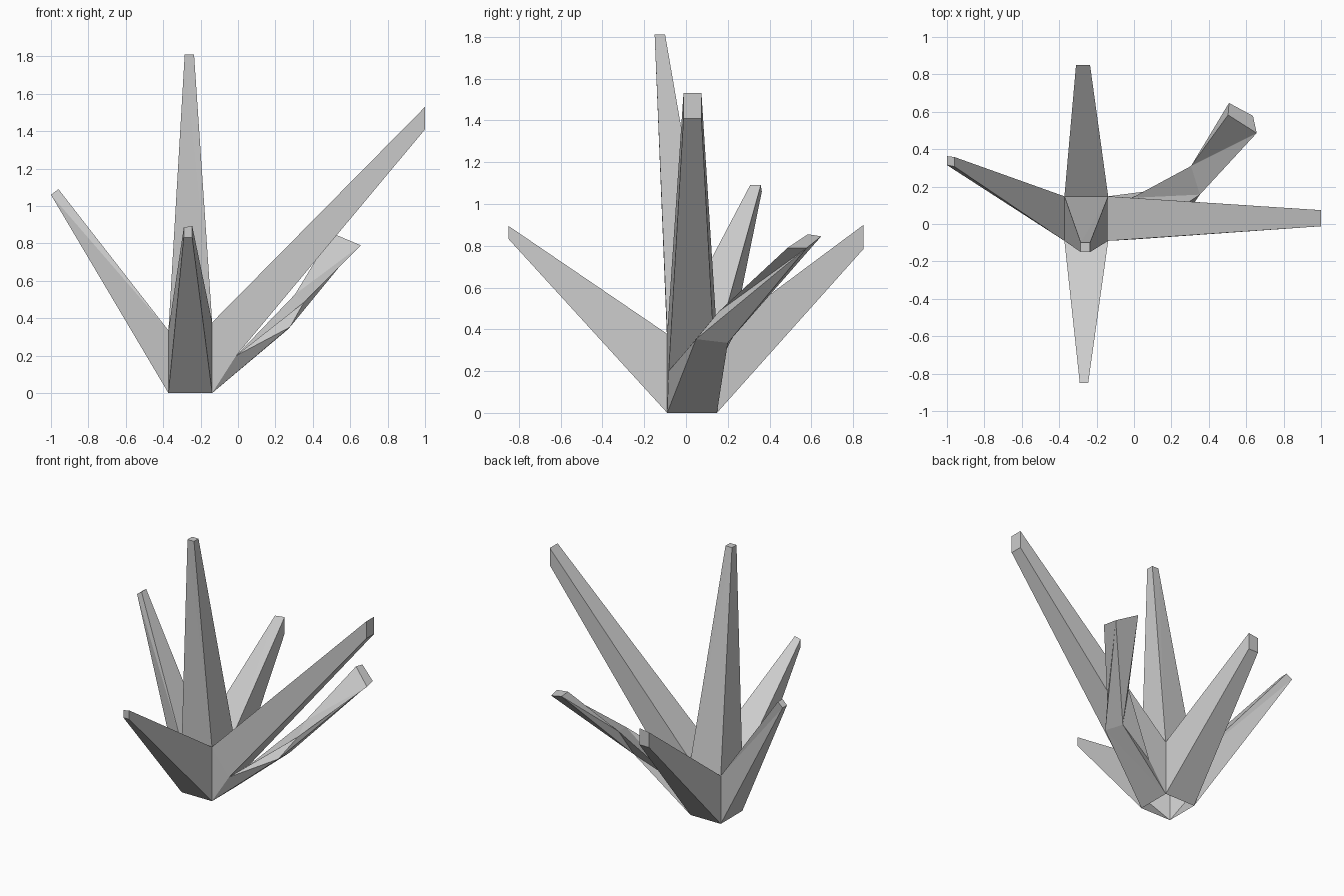
import bpy
import bmesh
from mathutils import Vector

cube = bpy.data.objects.get("Cube")
if cube:
    bpy.data.objects.remove(cube, do_unlink=True)

# One plain grey for the whole cluster
GREY = (0.6, 0.6, 0.6, 1.0)
stone = bpy.data.materials.new("stone_grey")
stone.use_nodes = True
stone.diffuse_color = GREY
stone.node_tree.nodes["Principled BSDF"].inputs["Base Color"].default_value = GREY


def loft(name, rings, extra=()):
    """Bridge rings (counter-clockwise from outside), cap the tip, leave the root open."""
    bm = bmesh.new()
    loops = [[bm.verts.new(p) for p in ring] for ring in rings]
    for a, b in zip(loops, loops[1:]):
        for i in range(4):
            j = (i + 1) % 4
            bm.faces.new((a[i], a[j], b[j], b[i]))
    bm.faces.new(loops[-1])
    for poly in extra:
        bm.faces.new([bm.verts.new(p) for p in poly])
    bmesh.ops.remove_doubles(bm, verts=bm.verts, dist=0.001)
    bmesh.ops.triangulate(bm, faces=[f for f in bm.faces if len(f.verts) > 3])
    mesh = bpy.data.meshes.new(name)
    bm.to_mesh(mesh)
    bm.free()
    mesh.materials.append(stone)
    obj = bpy.data.objects.new(name, mesh)
    bpy.context.collection.objects.link(obj)
    return obj


# Shared root block corners: f/k front/back, l/r low/high x, b/t bottom/top
xs = {"l": -0.372, "r": -0.138}
ys = {"f": -0.09, "k": 0.148}
tops = {"l": 0.335, "r": 0.378}
C = {y + x + z: Vector((xs[x], ys[y], tops[x] if z == "t" else 0))
     for y in "fk" for x in "lr" for z in "bt"}


def corners(keys):
    return [C[k] for k in keys.split()]


# Upright spike
loft("upright_spike", [
    corners("flt frt krt klt"),
    [(x, y, 1.81) for x, y in
     ((-0.285, -0.15), (-0.235, -0.15), (-0.235, -0.1), (-0.285, -0.1))]])

# Front spike
loft("front_spike", [
    corners("flb frb frt flt"),
    [(-0.29, -0.85, 0.833), (-0.245, -0.85, 0.833),
     (-0.245, -0.85, 0.895), (-0.29, -0.85, 0.885)]])

# Back spike
loft("back_spike", [
    corners("krb klb klt krt"),
    [(-0.235, 0.85, 0.785), (-0.31, 0.85, 0.785),
     (-0.31, 0.85, 0.89), (-0.235, 0.85, 0.9)]])

# Right-hand spike, leaning towards low x
loft("right_spike", [
    corners("klb flb flt klt"),
    [(-1, 0.363, 1.06), (-1, 0.315, 1.06),
     (-0.96, 0.307, 1.09), (-0.96, 0.358, 1.09)]])

# Left-hand spike, with the side walls that close the root block
fork_front = Vector((-0.01, -0.083, 0.2))
fork_back = Vector((-0.01, 0.14, 0.2))
loft("left_spike", [
    [fork_front, fork_back, C["krt"], C["frt"]],
    [(1, -0.012, 1.41), (1, 0.074, 1.41), (1, 0.074, 1.53), (1, -0.012, 1.53)]],
    extra=[(C["frb"], fork_front, C["frt"]), (C["krb"], C["krt"], fork_back)])

# Bent branch growing from below the left-hand spike
loft("bent_branch", [
    [C["frb"], C["krb"], fork_back, fork_front],
    [(0.278, 0.048, 0.353), (0.26, 0.2, 0.335),
     (0.305, 0.31, 0.528), (0.352, 0.157, 0.485)],
    [(0.636, 0.578, 0.79), (0.508, 0.647, 0.845),
     (0.503, 0.583, 0.855), (0.656, 0.486, 0.79)]])
